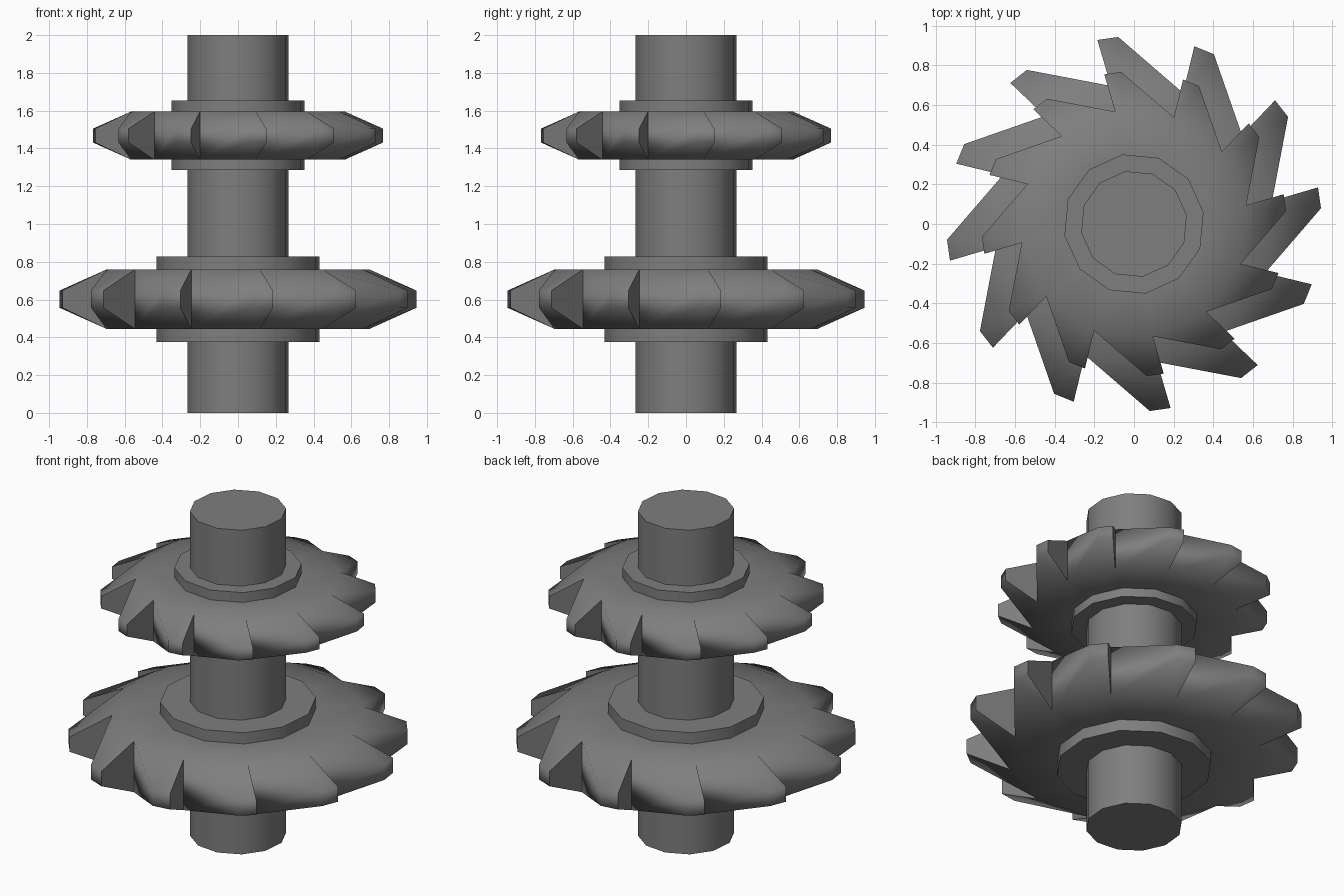
import bpy, bmesh, math
from mathutils import Matrix

if "Cube" in bpy.data.objects:
    bpy.data.objects.remove(bpy.data.objects["Cube"])

TEETH = 12
PHASE = math.radians(9.5)      # angle of the first gullet and facet corner
STEP = 2 * math.pi / TEETH

steel = bpy.data.materials.new("dark_grey_steel")
steel.diffuse_color = (0.21, 0.21, 0.21, 1)
steel.use_nodes = True
steel.node_tree.nodes["Principled BSDF"].inputs["Base Color"].default_value = steel.diffuse_color


def finish(name, bm):
    bmesh.ops.recalc_face_normals(bm, faces=bm.faces)
    mesh = bpy.data.meshes.new(name)
    bm.to_mesh(mesh)
    bm.free()
    mesh.materials.append(steel)
    obj = bpy.data.objects.new(name, mesh)
    bpy.context.collection.objects.link(obj)
    bpy.ops.object.select_all(action='DESELECT')
    obj.select_set(True)
    bpy.context.view_layer.objects.active = obj
    bpy.ops.object.shade_smooth_by_angle(angle=math.radians(80))


def cylinder(name, radius, z0, z1):
    bm = bmesh.new()
    place = Matrix.Translation((0, 0, (z0 + z1) / 2)) @ Matrix.Rotation(PHASE, 4, 'Z')
    bmesh.ops.create_cone(bm, cap_ends=True, segments=TEETH, radius1=radius,
                          radius2=radius, depth=z1 - z0, matrix=place)
    finish(name, bm)


def saw_wheel(name, size, zc, half, tip_half, hub):
    """Disc with slanted teeth that taper in thickness towards their tips."""
    bm = bmesh.new()

    def ring(radius, degrees, z):
        return [bm.verts.new((radius * math.cos(math.radians(degrees) + k * STEP),
                              radius * math.sin(math.radians(degrees) + k * STEP), z))
                for k in range(TEETH)]

    layers = []
    for s in (1, -1):
        inner = ring(hub, 9.5, zc + s * half)
        gullet = ring(size * 0.746, 9.5, zc + s * half)
        lead = ring(size, 11.25, zc + s * tip_half)    # tip corner on the steep side
        trail = ring(size, 4.8, zc + s * tip_half)     # tip corner on the long back
        bm.faces.new(inner)
        for k in range(TEETH):
            p = k - 1
            bm.faces.new((inner[p], inner[k], gullet[k], gullet[p]))
            bm.faces.new((gullet[k], lead[k], trail[k], gullet[p]))
        layers.append((gullet, lead, trail))
    (g1, a1, b1), (g2, a2, b2) = layers
    for k in range(TEETH):
        p = k - 1
        bm.faces.new((g1[k], a1[k], a2[k], g2[k]))     # steep cutting face
        bm.faces.new((a1[k], b1[k], b2[k], a2[k]))     # blunt tip
        bm.faces.new((b1[k], g1[p], g2[p], b2[k]))     # long back
    finish(name, bm)


# Central shaft
cylinder("axle", 0.27, 0, 2)

# Lower large wheel with its collar
cylinder("lower_collar", 0.437, 0.375, 0.828)
saw_wheel("lower_saw_wheel", 0.947, 0.602, 0.157, 0.046, 0.42)

# Upper small wheel with its collar
cylinder("upper_collar", 0.356, 1.287, 1.655)
saw_wheel("upper_saw_wheel", 0.77, 1.468, 0.127, 0.037, 0.34)
